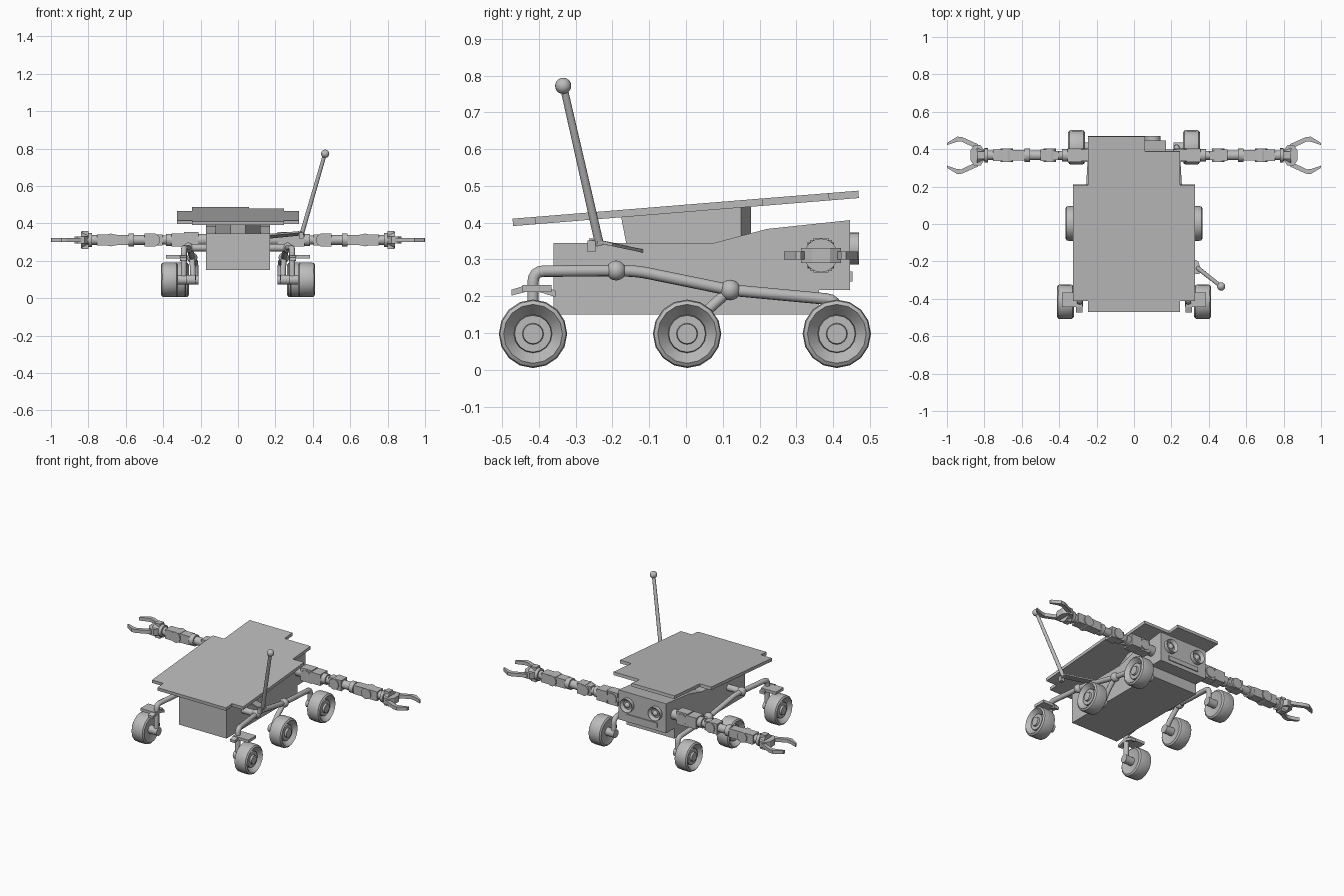
import bpy, bmesh, math
from mathutils import Vector, Matrix

if "Cube" in bpy.data.objects:
    bpy.data.objects.remove(bpy.data.objects["Cube"], do_unlink=True)

GREY = bpy.data.materials.new("plain grey")
GREY.use_nodes = True
GREY.diffuse_color = (0.5, 0.5, 0.5, 1)
GREY.node_tree.nodes["Principled BSDF"].inputs["Base Color"].default_value = (0.5, 0.5, 0.5, 1)


def finish(name, bm, smooth=True):
    bmesh.ops.recalc_face_normals(bm, faces=bm.faces)
    mesh = bpy.data.meshes.new(name)
    bm.to_mesh(mesh)
    bm.free()
    obj = bpy.data.objects.new(name, mesh)
    bpy.context.collection.objects.link(obj)
    mesh.materials.append(GREY)
    if smooth:
        bpy.ops.object.select_all(action="DESELECT")
        obj.select_set(True)
        bpy.context.view_layer.objects.active = obj
        bpy.ops.object.shade_smooth_by_angle(angle=math.radians(35))
    return obj


def add_box(bm, lo, hi):
    lo, hi = Vector(lo), Vector(hi)
    mat = Matrix.Translation((lo + hi) / 2) @ Matrix.Diagonal((*(hi - lo), 1))
    bmesh.ops.create_cube(bm, size=1, matrix=mat)


def add_rod(bm, a, b, r1, r2=None, sides=16):
    a, b = Vector(a), Vector(b)
    d = b - a
    mat = Matrix.Translation((a + b) / 2) @ d.to_track_quat("Z", "Y").to_matrix().to_4x4()
    bmesh.ops.create_cone(bm, cap_ends=True, segments=sides, radius1=r1,
                          radius2=r1 if r2 is None else r2, depth=d.length, matrix=mat)


def add_ball(bm, p, r):
    bmesh.ops.create_uvsphere(bm, u_segments=16, v_segments=10, radius=r,
                              matrix=Matrix.Translation(p))


def add_prism(bm, points, offset):
    """Extrude a planar outline by an offset vector."""
    face = bm.faces.new([bm.verts.new(p) for p in points])
    out = bmesh.ops.extrude_face_region(bm, geom=[face], use_keep_orig=True)
    moved = [g for g in out["geom"] if isinstance(g, bmesh.types.BMVert)]
    bmesh.ops.translate(bm, verts=moved, vec=offset)


def tube(name, points, radius):
    """Bent pipe with rounded corners."""
    curve = bpy.data.curves.new(name, "CURVE")
    curve.dimensions = "3D"
    curve.bevel_depth = radius
    curve.bevel_resolution = 3
    curve.use_fill_caps = True
    pts = [Vector(p) for p in points]
    path = [pts[0]]
    for a, p, b in zip(pts, pts[1:], pts[2:]):
        s = p + (a - p).normalized() * 0.03
        e = p + (b - p).normalized() * 0.03
        path += [s.lerp(p, t).lerp(p.lerp(e, t), t) for t in (0, .25, .5, .75, 1)]
    path.append(pts[-1])
    spline = curve.splines.new("POLY")
    spline.points.add(len(path) - 1)
    for sp, p in zip(spline.points, path):
        sp.co = (*p, 1)
    obj = bpy.data.objects.new(name, curve)
    bpy.context.collection.objects.link(obj)
    bpy.ops.object.select_all(action="DESELECT")
    obj.select_set(True)
    bpy.context.view_layer.objects.active = obj
    curve.materials.append(GREY)
    bpy.ops.object.convert(target="MESH")
    bpy.ops.object.shade_smooth_by_angle(angle=math.radians(40))


# Body: side profile extruded across
bm = bmesh.new()
side = [(-.36, .15), (.361, .15), (.361, .217), (.446, .217),
        (.446, .407), (.22, .383), (.076, .345), (-.36, .345)]
add_prism(bm, [(-.17, y, z) for y, z in side], (.34, 0, 0))
finish("body", bm, False)

# Tilted panel with stepped corners
slope = 0.081
outline = [(-.245, -.47), (.245, -.47), (.245, -.41), (.325, -.41), (.325, .21), (.245, .21),
           (.245, .39), (.06, .39), (.06, .47), (-.245, .47), (-.245, .21), (-.325, .21),
           (-.325, -.41), (-.245, -.41)]
bm = bmesh.new()
add_prism(bm, [(x, y, .429 + slope * y) for x, y in outline], (0, -.0016, .02))
finish("solar_panel", bm, False)

# Pedestal under the panel
bm = bmesh.new()
foot = [(-.04, -.16), (.04, -.16), (.12, .08), (.12, .15), (.05, .177),
        (-.05, .177), (-.12, .15), (-.12, .08)]
add_prism(bm, [(x, y, .33) for x, y in foot], (0, 0, .1))
for v in bm.verts:
    if v.co.z > .4:
        v.co.z = .432 + slope * v.co.y
        if v.co.y < 0:
            v.co.y -= .017
finish("panel_pedestal", bm, False)

# Rear face: two round lenses and a slot plate
bm = bmesh.new()
for x in (-.1, .1):
    add_rod(bm, (x, .44, .33), (x, .47, .33), .043, sides=24)
    rim = [f for f in bm.faces if f.normal.y > .9 and abs(f.calc_center_median().x - x) < .01]
    bmesh.ops.inset_region(bm, faces=rim, thickness=.016)
    bmesh.ops.translate(bm, verts=list({v for f in rim for v in f.verts}), vec=(0, -.015, 0))
    add_ball(bm, (x, .452, .33), .018)
finish("lenses", bm)
bm = bmesh.new()
add_box(bm, (-.11, .44, .24), (.11, .452, .268))
finish("rear_slot", bm, False)


def wheel(name, s, x, y):
    """Lathed wheel with a dished outer face, plus its axle."""
    profile = [(-.035, 0), (-.035, .05), (-.045, .08), (-.038, .09), (-.025, .093),
               (.025, .093), (.038, .09), (.045, .08), (.012, .052), (.028, .05),
               (.028, .029), (.04, .027), (.04, 0)]
    bm = bmesh.new()
    verts = [bm.verts.new((x + a, y, .098 + r)) for a, r in profile]
    edges = [bm.edges.new(e) for e in zip(verts, verts[1:])]
    bmesh.ops.spin(bm, geom=verts + edges, cent=(x, y, .098), axis=(1, 0, 0),
                   angle=math.tau, steps=16, use_duplicate=False)
    bmesh.ops.remove_doubles(bm, verts=bm.verts, dist=.0005)
    add_rod(bm, (x - .095, y, .098), (x - .03, y, .098), .026)
    bmesh.ops.scale(bm, verts=bm.verts, vec=(s, 1, 1))
    finish(name, bm)


for label, s in (("left", 1), ("right", -1)):
    # Wheels
    for spot, x, y in (("front", .367, -.416), ("middle", .322, .003), ("rear", .307, .41)):
        wheel(f"{label}_{spot}_wheel", s, x, y)

    # Rocker suspension pipes
    tube(f"{label}_rocker", [(s * x, y, z) for x, y, z in (
        (.29, -.416, .1), (.29, -.416, .268), (.265, -.19, .27), (.258, -.13, .268),
        (.245, .12, .217), (.228, .41, .19), (.228, .41, .1))], .016)
    tube(f"{label}_middle_strut", [(s * x, y, z) for x, y, z in (
        (.245, .12, .217), (.242, .05, .155), (.24, .003, .098))], .015)
    bm = bmesh.new()
    add_rod(bm, (s * .16, -.19, .27), (s * .265, -.19, .27), .02)
    add_ball(bm, (s * .265, -.19, .27), .027)
    add_ball(bm, (s * .245, .12, .217), .028)
    finish(f"{label}_pivots", bm)

    # Bent guard over the front wheel
    bm = bmesh.new()
    bend = [(-.474, .202), (-.435, .212), (-.4, .212), (-.355, .198),
            (-.355, .216), (-.4, .23), (-.435, .23), (-.474, .218)]
    add_prism(bm, [(s * .275, y, z) for y, z in bend], (s * .035, 0, 0))
    add_box(bm, (s * .28, -.445, .212), (s * .385, -.365, .23))
    finish(f"{label}_front_guard", bm, False)

    # Arm: boxes and round collars strung along one line
    Y, Z = .367, .311
    bm = bmesh.new()
    for x0, x1, r in ((.16, .22, .032), (.35, .385, .033), (.38, .45, .024), (.49, .58, .026),
                      (.555, .585, .036), (.6, .64, .024), (.75, .79, .026), (.78, .8, .038)):
        add_rod(bm, (s * x0, Y, Z), (s * x1, Y, Z), r)
    add_rod(bm, (s * .79, Y, Z), (s * .84, Y, Z), .026, .046)
    for x in (.25, .45, .68):
        add_rod(bm, (s * x, Y - .036, Z), (s * x, Y + .036, Z), .034)
    finish(f"{label}_arm_joints", bm)
    bm = bmesh.new()
    for x0, x1, hy, hz in ((.21, .29, .03, .042), (.28, .355, .036, .036), (.44, .5, .03, .034),
                           (.405, .46, .024, .03), (.585, .66, .028, .028), (.65, .755, .03, .03)):
        add_box(bm, (s * x0, Y - hy, Z - hz), (s * x1, Y + hy, Z + hz))
    finish(f"{label}_arm_segments", bm, False)

    # Gripper: faceted palm and two hooked fingers
    bm = bmesh.new()
    palm = [(.8, -.025), (.82, -.055), (.855, -.055), (.875, -.025),
            (.875, .025), (.855, .055), (.82, .055), (.8, .025)]
    add_prism(bm, [(s * x, Y + y, Z - .02) for x, y in palm], (0, 0, .04))
    finger = [(.84, .035), (.925, .075), (.95, .072), (1, .055), (.998, .068),
              (.945, .1), (.92, .098), (.835, .06)]
    for k in (-1, 1):
        add_prism(bm, [(s * x, Y + k * y, Z - .011) for x, y in finger], (0, 0, .022))
        add_box(bm, (s * .8, Y - .02, Z + k * .035 - .012), (s * .835, Y + .02, Z + k * .035 + .012))
    finish(f"{label}_gripper", bm, False)

# Antenna with its bracket on the left side
bm = bmesh.new()
plate = [(.165, -.115, .318), (.165, -.19, .335), (.325, -.262, .349),
         (.355, -.24, .345), (.345, -.2, .336)]
add_prism(bm, plate, (0, 0, .009))
add_box(bm, (.325, -.268, .32), (.35, -.246, .352))
finish("antenna_bracket", bm, False)
bm = bmesh.new()
add_rod(bm, (.34, -.235, .34), (.466, -.334, .775), .012, .01)
add_ball(bm, (.466, -.334, .772), .022)
finish("antenna", bm)
